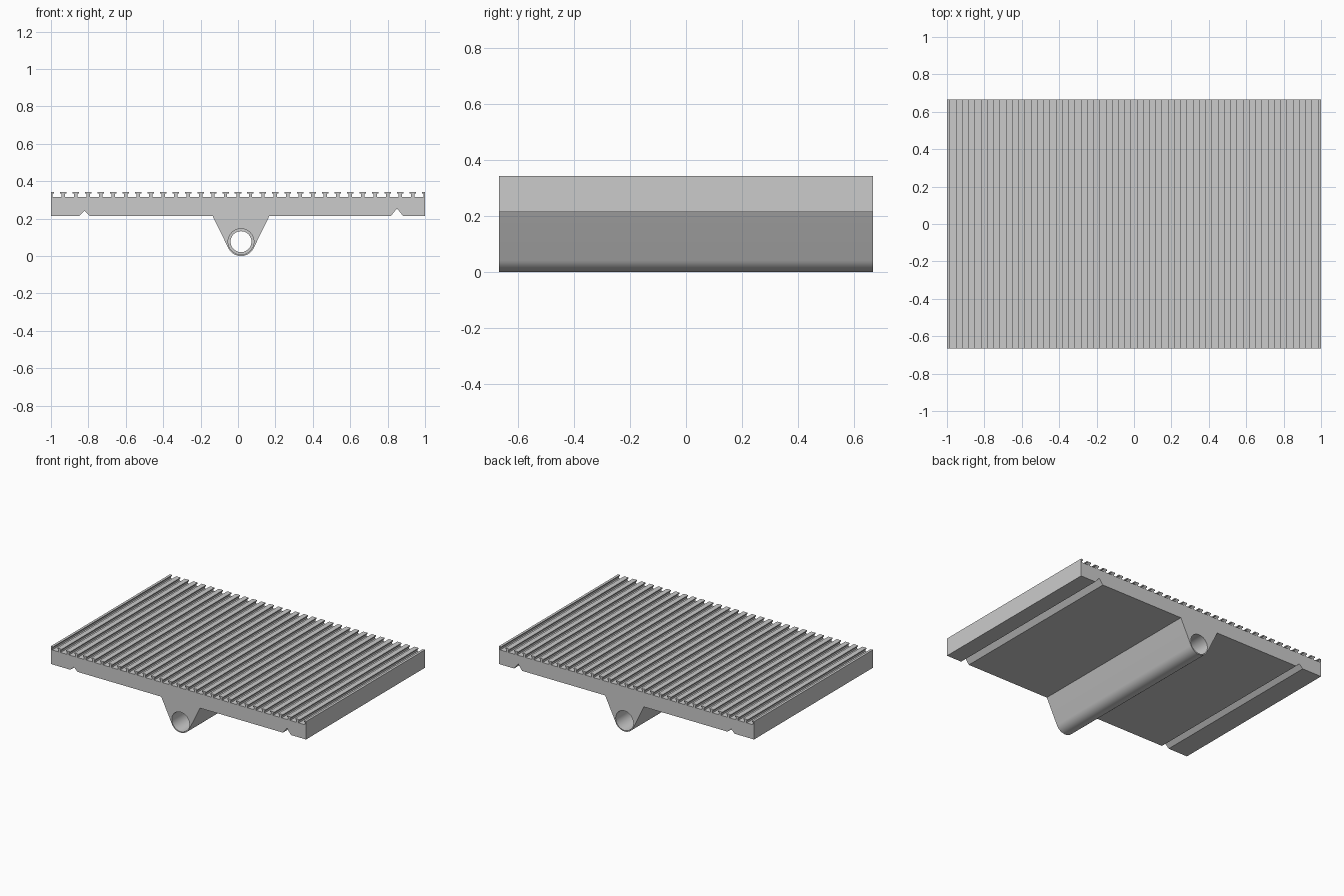
import bpy, bmesh, math

if "Cube" in bpy.data.objects:
    bpy.data.objects.remove(bpy.data.objects["Cube"])

HALF_Y = 0.666
PLATE_BOTTOM, PLATE_TOP, RIB_TOP = 0.215, 0.317, 0.342
CX, CZ, R = 0.016, 0.075, 0.075      # pivot tube


def extrude_profile(name, pts, y0, y1):
    bm = bmesh.new()
    front = bm.faces.new([bm.verts.new((x, y0, z)) for x, z in pts])
    ext = bmesh.ops.extrude_face_region(bm, geom=[front])
    verts = [g for g in ext["geom"] if isinstance(g, bmesh.types.BMVert)]
    bmesh.ops.translate(bm, vec=(0, y1 - y0, 0), verts=verts)
    bmesh.ops.recalc_face_normals(bm, faces=bm.faces)
    mesh = bpy.data.meshes.new(name)
    bm.to_mesh(mesh)
    bm.free()
    ob = bpy.data.objects.new(name, mesh)
    bpy.context.collection.objects.link(ob)
    return ob


def tangent_angle(px, pz, side):
    dx, dz = px - CX, pz - CZ
    return math.atan2(dz, dx) + side * math.acos(R / math.hypot(dx, dz))


# Underside: two V grooves and the bracket rounding into the tube
profile = [(-1, PLATE_BOTTOM), (-0.848, PLATE_BOTTOM), (-0.82, 0.242), (-0.792, PLATE_BOTTOM)]
left, right = (-0.136, PLATE_BOTTOM), (0.168, PLATE_BOTTOM)
a0 = tangent_angle(*left, 1)
a1 = tangent_angle(*right, -1) + 2 * math.pi
while a1 - a0 > 2 * math.pi:
    a1 -= 2 * math.pi
profile.append(left)
for i in range(25):
    a = a0 + (a1 - a0) * i / 24
    profile.append((CX + R * math.cos(a), CZ + R * math.sin(a)))
profile += [right, (0.818, PLATE_BOTTOM), (0.85, 0.255), (0.882, PLATE_BOTTOM), (1, PLATE_BOTTOM)]

# Top: T-shaped ribs, halved at both ends
STEM, CAP, CAP_BOTTOM = 0.009, 0.0175, 0.335
for k in range(30, -1, -1):
    x = -1 + k / 15
    if k < 30:
        profile += [(x + STEM, PLATE_TOP), (x + STEM, CAP_BOTTOM), (x + CAP, CAP_BOTTOM), (x + CAP, RIB_TOP)]
    else:
        profile.append((1, RIB_TOP))
    if k > 0:
        profile += [(x - CAP, RIB_TOP), (x - CAP, CAP_BOTTOM), (x - STEM, CAP_BOTTOM), (x - STEM, PLATE_TOP)]
    else:
        profile.append((-1, RIB_TOP))
body = extrude_profile("ribbed_plate", profile, -HALF_Y, HALF_Y)

# Tube bore: wide at both mouths, narrower in the middle
bm = bmesh.new()
rings = []
for y, r in [(-0.8, 0.069), (-0.4, 0.069), (-0.4, 0.056), (0.4, 0.056), (0.4, 0.069), (0.8, 0.069)]:
    rings.append([bm.verts.new((CX + r * math.cos(t * math.pi / 20), y, CZ + 0.002 + r * math.sin(t * math.pi / 20)))
                  for t in range(40)])
for ra, rb in zip(rings, rings[1:]):
    for i in range(40):
        j = (i + 1) % 40
        bm.faces.new((ra[i], ra[j], rb[j], rb[i]))
bm.faces.new(rings[0])
bm.faces.new(rings[-1])
bmesh.ops.recalc_face_normals(bm, faces=bm.faces)
mesh = bpy.data.meshes.new("bore_cutter")
bm.to_mesh(mesh)
bm.free()
cutter = bpy.data.objects.new("bore_cutter", mesh)
bpy.context.collection.objects.link(cutter)

mod = body.modifiers.new("bore", "BOOLEAN")
mod.operation = "DIFFERENCE"
mod.solver = "EXACT"
mod.object = cutter
bpy.context.view_layer.objects.active = body
body.select_set(True)
bpy.ops.object.modifier_apply(modifier="bore")
bpy.data.objects.remove(cutter)
bpy.ops.object.shade_smooth_by_angle(angle=math.radians(30))
